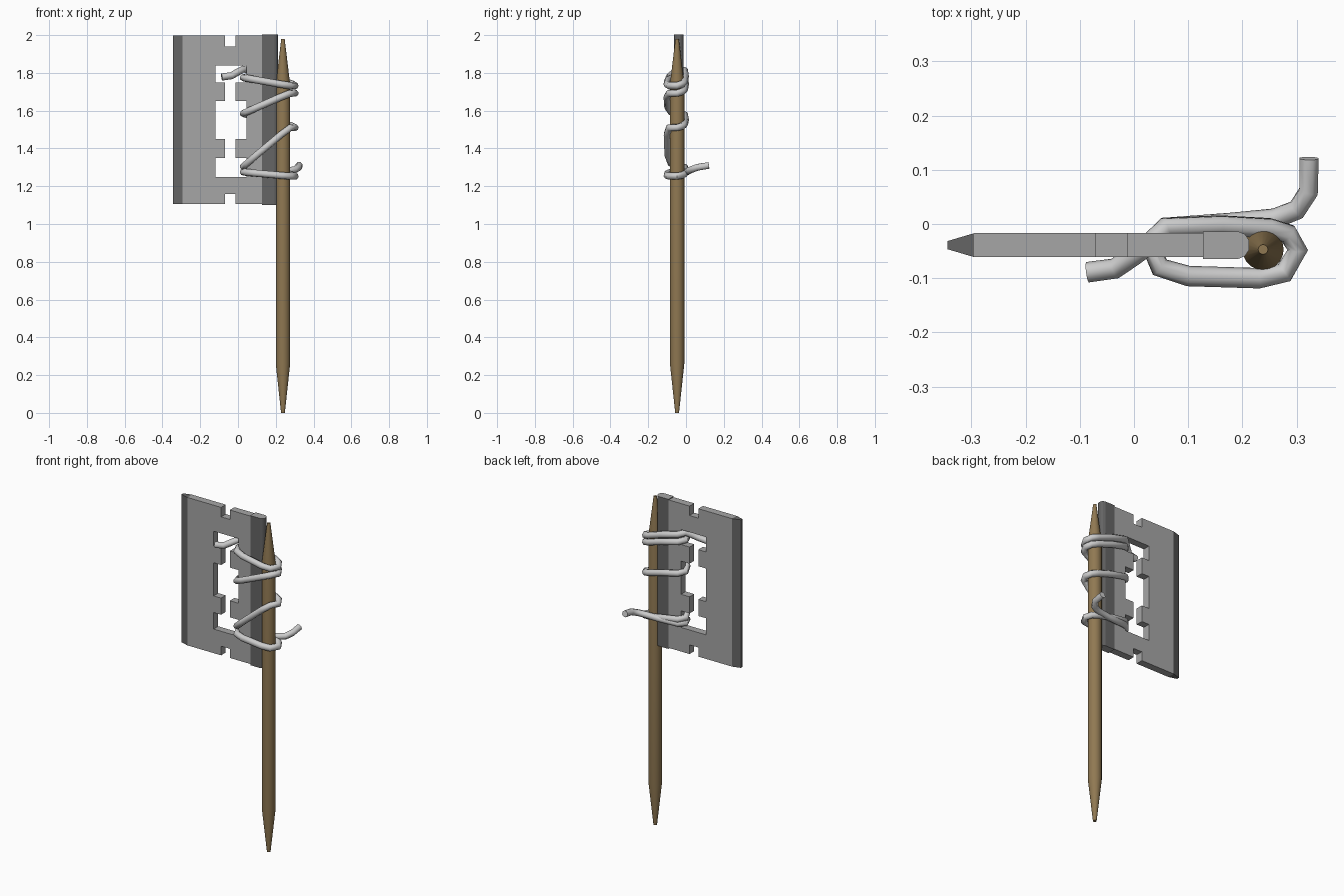
import bpy, bmesh, math

if "Cube" in bpy.data.objects:
    bpy.data.objects.remove(bpy.data.objects["Cube"])

BY = -0.039                      # blade mid-plane in y
SX, SY = 0.238, -0.047           # stick axis


def material(name, rgb):
    m = bpy.data.materials.new(name)
    m.diffuse_color = (*rgb, 1)
    m.use_nodes = True
    m.node_tree.nodes["Principled BSDF"].inputs["Base Color"].default_value = m.diffuse_color
    return m


def finish(name, bm, *mats):
    bmesh.ops.recalc_face_normals(bm, faces=bm.faces)
    me = bpy.data.meshes.new(name)
    bm.to_mesh(me)
    bm.free()
    ob = bpy.data.objects.new(name, me)
    bpy.context.collection.objects.link(ob)
    for m in mats:
        me.materials.append(m)
    return ob


def smooth(ob, angle):
    bpy.ops.object.select_all(action='DESELECT')
    ob.select_set(True)
    bpy.context.view_layer.objects.active = ob
    bpy.ops.object.shade_smooth_by_angle(angle=math.radians(angle))


wood = material("wood", (0.28, 0.19, 0.085))
steel = material("steel", (0.38, 0.38, 0.38))
dark = material("dark_steel", (0.13, 0.13, 0.13))

# Blade plate: grid of cells with the slot and notches left out, thin left edge
xs = [-0.344, -0.295, -0.12, -0.07, -0.012, 0.045, 0.19]
zs = [1.105, 1.16, 1.25, 1.35, 1.45, 1.65, 1.75, 1.84, 1.94, 1.997]
solid = {(i, j) for i in range(6) for j in range(9)}
solid -= {(3, j) for j in (0, 2, 3, 4, 5, 6, 8)}               # centre slot, notches
solid -= {(i, j) for i in (2, 4) for j in (2, 4, 6)}           # wide windows
bm = bmesh.new()
grid = {}
for i, x in enumerate(xs):
    h = 0.0075 if i == 0 else 0.022
    for j, z in enumerate(zs):
        for s in (-1, 1):
            grid[i, j, s] = bm.verts.new((x, BY + s * h, z))
for i, j in solid:
    ring = [(i, j), (i + 1, j), (i + 1, j + 1), (i, j + 1)]
    mat = 1 if i == 0 else 0
    for s in (-1, 1):
        bm.faces.new([grid[a, b, s] for a, b in ring]).material_index = mat
    for k, step in enumerate([(0, -1), (1, 0), (0, 1), (-1, 0)]):
        if (i + step[0], j + step[1]) not in solid:
            p, q = ring[k], ring[(k + 1) % 4]
            bm.faces.new([grid[(*p, -1)], grid[(*q, -1)],
                          grid[(*q, 1)], grid[(*p, 1)]]).material_index = mat
bmesh.ops.delete(bm, geom=[v for v in bm.verts if not v.link_faces], context='VERTS')
bmesh.ops.dissolve_limit(bm, angle_limit=0.01, verts=bm.verts, edges=bm.edges,
                         delimit={'MATERIAL'})
finish("blade_plate", bm, steel, dark)

# Folded spine cap along the right edge of the blade
half = [(0.127, 0.0255), (0.192, 0.0255), (0.205, 0.02), (0.212, 0.009)]
profile = [(x, -y) for x, y in half] + [(x, y) for x, y in reversed(half)]
bm = bmesh.new()
base = bm.faces.new([bm.verts.new((x, BY + y, 1.1)) for x, y in profile])
ext = bmesh.ops.extrude_face_region(bm, geom=[base])
bmesh.ops.translate(bm, vec=(0, 0, 0.902),
                    verts=[g for g in ext["geom"] if isinstance(g, bmesh.types.BMVert)])
bm.normal_update()
for f in bm.faces:
    f.material_index = 1 if abs(f.normal.z) < 0.5 else 0
finish("blade_spine_cap", bm, steel, dark)

# Stick: round rod pointed at both ends
N = 20
bm = bmesh.new()
rings = [[bm.verts.new((SX + r * math.cos(2 * math.pi * k / N),
                        SY + r * math.sin(2 * math.pi * k / N), z)) for k in range(N)]
         for z, r in [(0, 0.010), (0.26, 0.038), (1.74, 0.038), (1.98, 0.009)]]
for a, b in zip(rings, rings[1:]):
    for k in range(N):
        bm.faces.new([a[k], a[(k + 1) % N], b[(k + 1) % N], b[k]])
bm.faces.new(rings[0])
bm.faces.new(rings[-1])
smooth(finish("stick", bm, wood), 30)

# Wire: front tail, four turns through the slot and round the stick, back tail
back = [(0.028, -0.037, 0), (0.058, -0.006, 0.1), (0.16, -0.003, 0.4),
        (0.25, -0.008, 0.75), (0.284, -0.018, 0.88), (0.302, -0.048, 1)]
front = [(0.277, -0.09, 0), (0.23, -0.1, 0.17), (0.1, -0.096, 0.7), (0.048, -0.08, 0.92)]
path = [(-0.086, -0.089, 1.778), (-0.035, -0.082, 1.785), (0.0, -0.058, 1.805)]
slot_z = [1.82, 1.775, 1.585, 1.305, 1.275]
side_z = [1.732, 1.692, 1.51, 1.253]
for n, zs_ in enumerate(side_z):
    z0, z1 = slot_z[n], slot_z[n + 1]
    path += [(x, y, z0 + (zs_ - z0) * t) for x, y, t in back]
    path += [(x, y, zs_ + (z1 - zs_) * t) for x, y, t in front]
path += [(0.028, -0.037, 1.275), (0.058, -0.006, 1.275), (0.18, 0.002, 1.275),
         (0.26, 0.01, 1.28), (0.3, 0.026, 1.287), (0.322, 0.06, 1.3), (0.323, 0.121, 1.31)]
cu = bpy.data.curves.new("wire", 'CURVE')
cu.dimensions = '3D'
cu.bevel_depth = 0.019
cu.bevel_resolution = 2
cu.use_fill_caps = True
sp = cu.splines.new('POLY')
sp.points.add(len(path) - 1)
for p, co in zip(sp.points, path):
    p.co = (*co, 1)
wire = bpy.data.objects.new("wire", cu)
bpy.context.collection.objects.link(wire)
bpy.ops.object.select_all(action='DESELECT')
wire.select_set(True)
bpy.context.view_layer.objects.active = wire
bpy.ops.object.convert(target='MESH')
smooth(bpy.context.view_layer.objects.active, 50)
